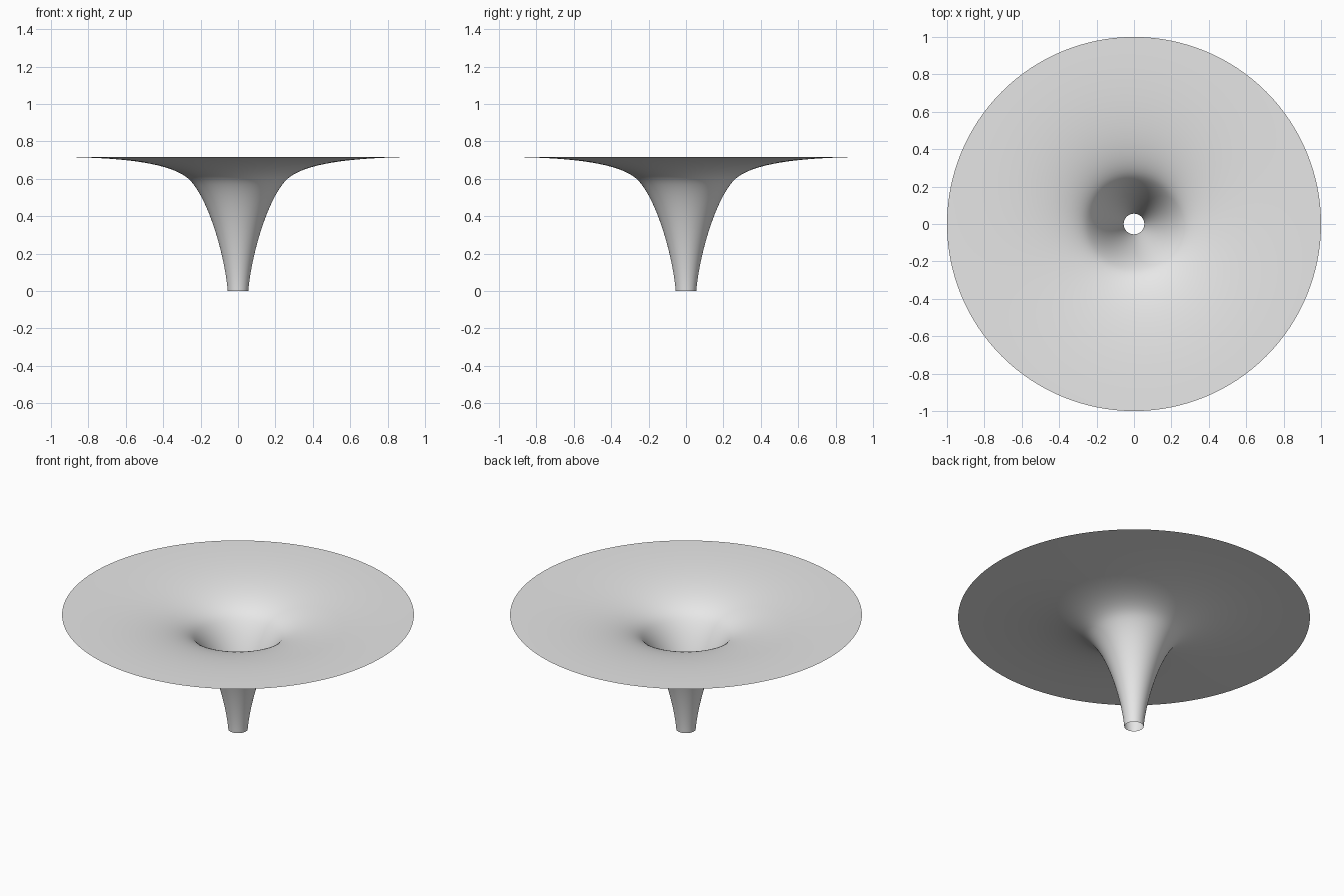
import bpy, bmesh, math
from mathutils import Vector
from mathutils.geometry import interpolate_bezier

cube = bpy.data.objects.get("Cube")
if cube:
    bpy.data.objects.remove(cube, do_unlink=True)

SEGMENTS = 128
STEPS = 24

# Plain grey material
grey = bpy.data.materials.new("light_grey")
grey.use_nodes = True
color = (0.8, 0.8, 0.8, 1)
grey.diffuse_color = color
grey.node_tree.nodes["Principled BSDF"].inputs["Base Color"].default_value = color


def bezier(*points):
    """Sample a cubic from (radius, height) points: start, two handles, end."""
    a, ha, hb, b = [Vector((r, 0, z)) for r, z in points]
    return interpolate_bezier(a, ha, hb, b, STEPS)


# Profile: narrow flaring tube, then a shoulder running out to a flat rim
tube = bezier((0.055, 0), (0.07, 0.18), (0.15, 0.47), (0.25, 0.585))
rim = bezier((0.25, 0.585), (0.35, 0.70), (0.70, 0.715), (1.0, 0.717))
profile = tube + rim[1:]

# Open funnel surface, revolved around z
bm = bmesh.new()
verts = [bm.verts.new(p) for p in profile]
edges = [bm.edges.new(pair) for pair in zip(verts, verts[1:])]
bmesh.ops.spin(bm, geom=verts + edges, cent=(0, 0, 0), axis=(0, 0, 1),
               angle=math.tau, steps=SEGMENTS, use_merge=True)
bmesh.ops.remove_doubles(bm, verts=bm.verts, dist=0.0001)

# Face the surface upward and inward
bm.normal_update()
flipped = [f for f in bm.faces if f.normal.z < 0]
bmesh.ops.reverse_faces(bm, faces=flipped)
for face in bm.faces:
    face.smooth = True

mesh = bpy.data.meshes.new("funnel")
bm.to_mesh(mesh)
bm.free()
mesh.materials.append(grey)
funnel = bpy.data.objects.new("funnel", mesh)
bpy.context.collection.objects.link(funnel)
